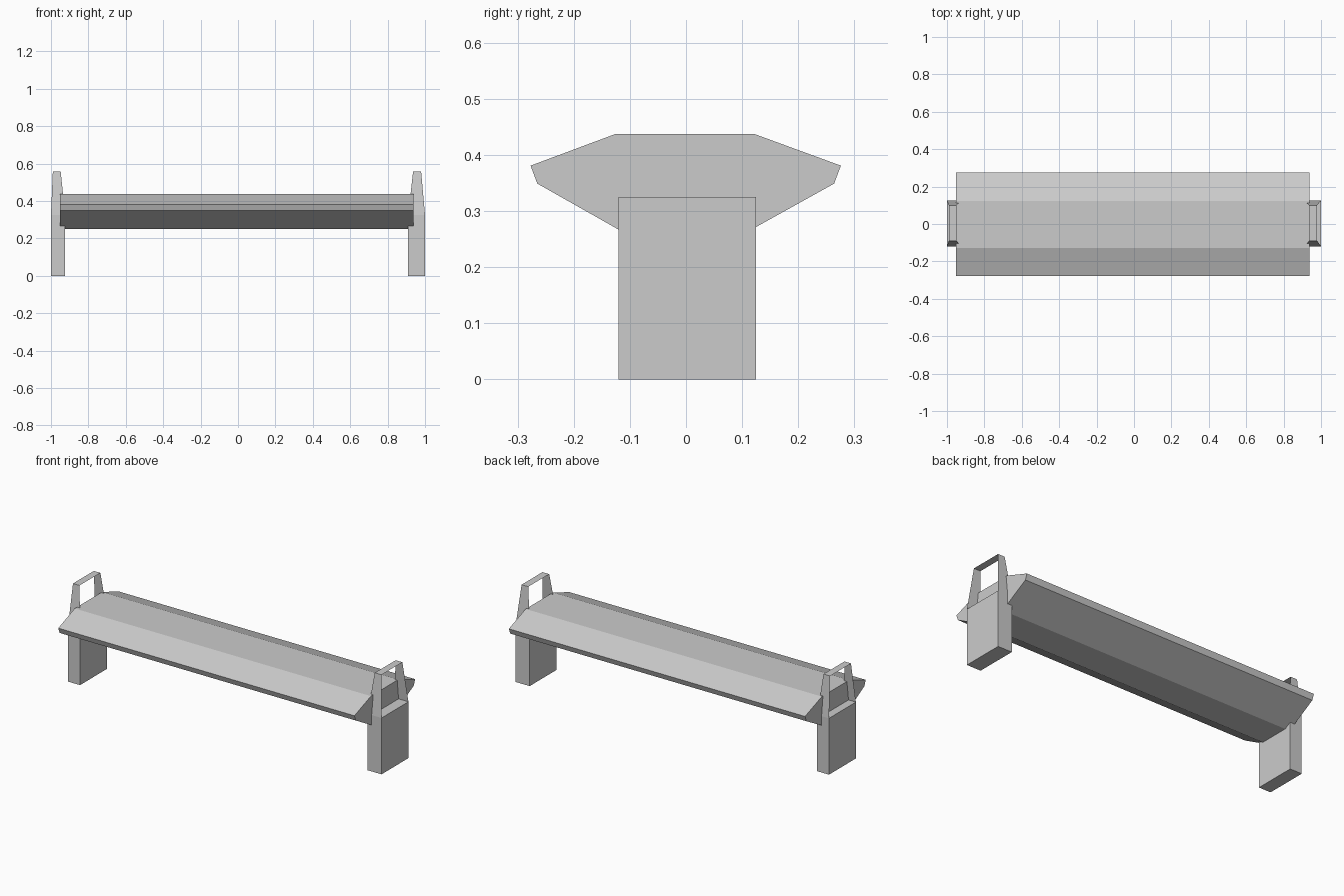
import bpy
import bmesh

cube = bpy.data.objects.get("Cube")
if cube:
    bpy.data.objects.remove(cube)

# Single grey for the whole bench
grey = bpy.data.materials.new("stone_grey")
grey.use_nodes = True
colour = (0.6, 0.6, 0.6, 1)
grey.diffuse_color = colour
grey.node_tree.nodes["Principled BSDF"].inputs["Base Color"].default_value = colour


def finish(name, bm):
    bmesh.ops.recalc_face_normals(bm, faces=bm.faces)
    mesh = bpy.data.meshes.new(name)
    bm.to_mesh(mesh)
    bm.free()
    mesh.materials.append(grey)
    obj = bpy.data.objects.new(name, mesh)
    bpy.context.collection.objects.link(obj)
    return obj


def prism(name, profile, x0, x1):
    """Extrude a (y, z) profile along x."""
    bm = bmesh.new()
    face = bm.faces.new([bm.verts.new((x0, y, z)) for y, z in profile])
    new = bmesh.ops.extrude_face_region(bm, geom=[face])["geom"]
    verts = [v for v in new if isinstance(v, bmesh.types.BMVert)]
    bmesh.ops.translate(bm, verts=verts, vec=(x1 - x0, 0, 0))
    return finish(name, bm)


def strap(name, base, top):
    """Thin folded strip rising from the leg, across, and down again."""
    bm = bmesh.new()
    path = [(-0.12, 0.325, base), (-0.09, 0.557, top),
            (0.1, 0.557, top), (0.125, 0.325, base)]
    rows = [[bm.verts.new((x, y, z)) for x in xs] for y, z, xs in path]
    for a, b in zip(rows, rows[1:]):
        bm.faces.new((a[0], a[1], b[1], b[0]))
    return finish(name, bm)


# Seat slab: bevelled upper part and tapering underside
prism("seat_top", [(-0.127, 0.437), (0.123, 0.437), (0.276, 0.381),
                   (0.264, 0.349), (-0.265, 0.349), (-0.277, 0.381)], -0.953, 0.937)
prism("seat_underside", [(-0.265, 0.349), (0.264, 0.349),
                         (0.086, 0.25), (-0.09, 0.25)], -0.953, 0.937)

# Block legs, each with a tapered handle strap on top
ends = {"right": ((-1.0, -0.924), (-0.99, -0.948)),
        "left": ((0.91, 1.0), (0.936, 0.979))}
for side, (base, top) in ends.items():
    prism(side + "_leg", [(-0.12, 0), (0.125, 0), (0.125, 0.325), (-0.12, 0.325)], *base)
    strap(side + "_handle", base, top)
